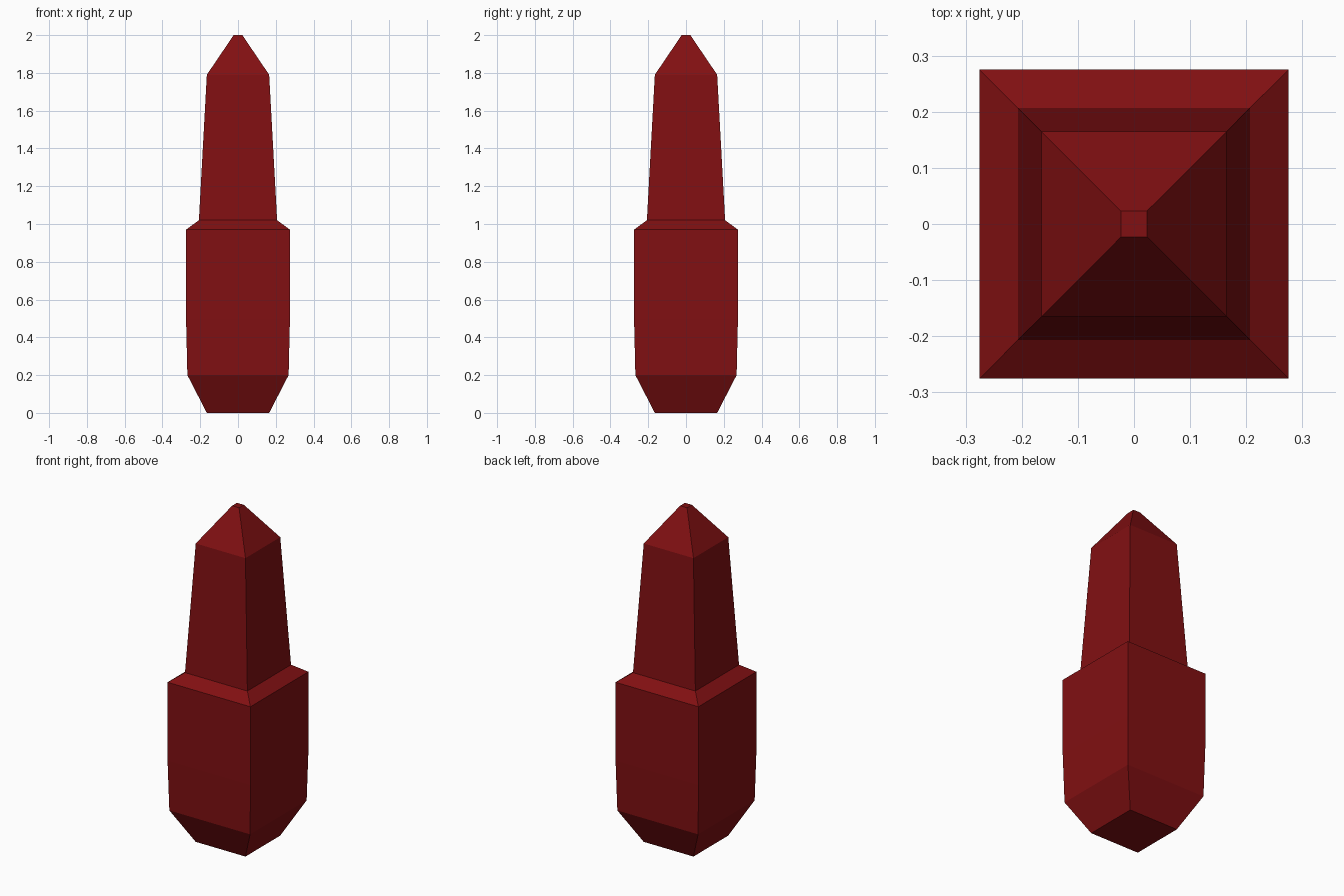
import bpy
import bmesh

cube = bpy.data.objects.get("Cube")
if cube:
    bpy.data.objects.remove(cube, do_unlink=True)

# Single dark red material
red = bpy.data.materials.new("dark red")
red.use_nodes = True
colour = (0.22, 0.005, 0.006, 1.0)
red.diffuse_color = colour
red.node_tree.nodes["Principled BSDF"].inputs["Base Color"].default_value = colour

# Half width and height of each square section, bottom to top
profile = [(0.165, 0.0), (0.268, 0.2), (0.275, 0.5), (0.275, 0.97),
           (0.207, 1.02), (0.165, 1.79), (0.023, 2.0)]
corners = [(-1, -1), (1, -1), (1, 1), (-1, 1)]


def square_loft(name, sections, material):
    """Bridge a stack of square sections into a closed, flat-faced solid."""
    bm = bmesh.new()
    rings = [[bm.verts.new((sx * r, sy * r, z)) for sx, sy in corners]
             for r, z in sections]
    for low, high in zip(rings, rings[1:]):
        for i in range(4):
            j = (i + 1) % 4
            bm.faces.new((low[i], low[j], high[j], high[i]))
    bm.faces.new(rings[0][::-1])
    bm.faces.new(rings[-1])
    bmesh.ops.recalc_face_normals(bm, faces=bm.faces)
    mesh = bpy.data.meshes.new(name)
    bm.to_mesh(mesh)
    bm.free()
    mesh.materials.append(material)
    obj = bpy.data.objects.new(name, mesh)
    bpy.context.collection.objects.link(obj)
    return obj


# Chamfered base, shoulder, tapered shaft and pointed tip
square_loft("stepped_spike", profile, red)
